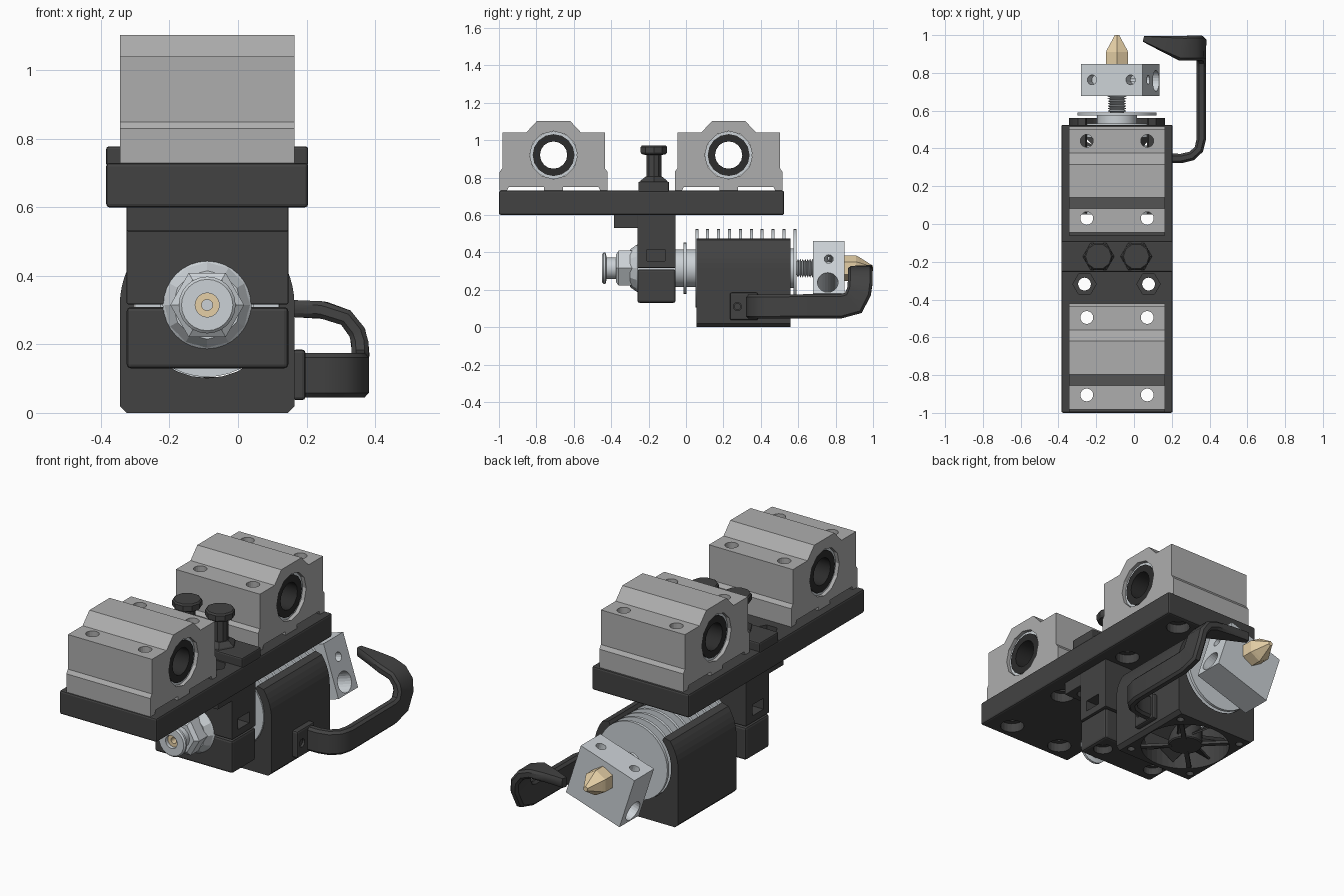
import bpy, bmesh, math
from mathutils import Vector, Matrix

if "Cube" in bpy.data.objects:
    bpy.data.objects.remove(bpy.data.objects["Cube"])

def material(name, c):
    m = bpy.data.materials.new(name)
    m.diffuse_color = (*c, 1)
    m.use_nodes = True
    m.node_tree.nodes["Principled BSDF"].inputs["Base Color"].default_value = m.diffuse_color
    return m
DARK = material("black_plastic", (.055, .055, .055))
BLACK = material("black_bearing", (.025, .025, .025))
ALU = material("aluminium", (.42, .42, .42))
STEEL = material("bright_metal", (.6, .64, .67))
BRASS = material("brass", (.78, .62, .38))
CX, CZ = -.09, .315          # hot end axis, running along y

def finish(bm, name, mat, smooth=False):
    bmesh.ops.recalc_face_normals(bm, faces=bm.faces)
    me = bpy.data.meshes.new(name)
    bm.to_mesh(me)
    bm.free()
    ob = bpy.data.objects.new(name, me)
    bpy.context.collection.objects.link(ob)
    if mat:
        me.materials.append(mat)
    if smooth:
        activate(ob)
        bpy.ops.object.shade_smooth_by_angle(angle=math.radians(35))
    return ob

def activate(ob):
    bpy.ops.object.select_all(action='DESELECT')
    ob.select_set(True)
    bpy.context.view_layer.objects.active = ob

def box(name, lo, hi, mat=None, bevel=0):
    bm = bmesh.new()
    bmesh.ops.create_cube(bm, size=1)
    for v in bm.verts:
        v.co = [(a + b) / 2 + c * (b - a) for a, b, c in zip(lo, hi, v.co)]
    if bevel:
        bmesh.ops.bevel(bm, geom=bm.edges[:], offset=bevel, segments=2, affect='EDGES', profile=.5)
    return finish(bm, name, mat)

def lathe(name, prof, seg=32, loc=(0, 0, 0), axis='Y', mat=None, closed=False, phase=0, smooth=True):
    """Spin (distance along axis, radius) points; closed makes a tube."""
    bm = bmesh.new()
    place = {'X': lambda t, a, b: (t, a, b), 'Y': lambda t, a, b: (a, t, b), 'Z': lambda t, a, b: (a, b, t)}[axis]
    rings = []
    for t, r in prof:
        angs = [2 * math.pi * (i + phase) / seg for i in range(seg)]
        rings.append([bm.verts.new(Vector(place(t, r * math.cos(a), r * math.sin(a))) + Vector(loc)) for a in angs])
    for k in range(len(rings) - (0 if closed else 1)):
        A, B = rings[k], rings[(k + 1) % len(rings)]
        for i in range(seg):
            j = (i + 1) % seg
            bm.faces.new((A[i], A[j], B[j], B[i]))
    if not closed:
        bm.faces.new(rings[0])
        bm.faces.new(rings[-1])
    return finish(bm, name, mat, smooth)

def extrude(name, pts, axis, a, b, mat):
    """Extrude a 2D outline along x (pts = y,z) or y (pts = x,z)."""
    bm = bmesh.new()
    vs = [bm.verts.new((a, p, q) if axis == 'X' else (p, a, q)) for p, q in pts]
    f = bm.faces.new(vs)
    r = bmesh.ops.extrude_face_region(bm, geom=[f])
    d = Vector((b - a, 0, 0)) if axis == 'X' else Vector((0, b - a, 0))
    bmesh.ops.translate(bm, verts=[v for v in r['geom'] if isinstance(v, bmesh.types.BMVert)], vec=d)
    return finish(bm, name, mat)

def cut(ob, *tools):
    for t in tools:
        m = ob.modifiers.new("cut", 'BOOLEAN')
        m.operation, m.solver, m.object = 'DIFFERENCE', 'EXACT', t
        activate(ob)
        bpy.ops.object.modifier_apply(modifier=m.name)
        bpy.data.objects.remove(t)

def hole(x, y, z0, z1, r, seg=20):
    return lathe("cutter", [(z0, r), (z1, r)], seg, (x, y, 0), 'Z', smooth=False)

# carriage plate with counterbored screw holes
plate = box("carriage_plate", (-.385, -1, .6), (.205, .525, .73), DARK, .01)
SCREWS = [(x, y) for x in (-.25, .07) for y in (.44, .03, -.495, -.905)]
for x, y in SCREWS:
    cut(plate, hole(x, y, .5, .8, .034), hole(x, y, .5, .65, .062))
for x in (-.262, .077):
    cut(plate, hole(x, -.318, .5, .8, .034), hole(x, -.318, .68, .8, .062, 6))

# linear bearing blocks
for n, yc in (("rear", .228), ("front", -.708)):
    half = [(.05, .73), (.05, .75), (.24, .75), (.25, .73), (.288, .73), (.288, .83), (.274, .85),
            (.274, 1.04), (.147, 1.04), (.088, 1.103)]
    pts = [(yc + p, q) for p, q in half] + [(yc - p, q) for p, q in reversed(half)]
    blk = extrude(n + "_bearing_block", pts, 'X', -.345, .165, ALU)
    cut(blk, lathe("cutter", [(-.5, .128), (.3, .128)], 12, (0, yc, .92), 'X', smooth=False))
    for x, y in SCREWS:
        if abs(y - yc) < .3:
            cut(blk, hole(x, y, .7, 1.2, .034))
    lathe(n + "_bearing_shell", [(-.325, .126), (.145, .126), (.145, .106), (-.325, .106)], 24, (0, yc, .92), 'X', STEEL, True)
    lathe(n + "_bearing_liner", [(-.33, .112), (.15, .112), (.15, .073), (-.33, .073)], 16, (0, yc, .92), 'X', BLACK, True)

# raised rib between the blocks, with thumb screws
box("plate_rib", (-.385, -.255, .72), (.205, -.09, .778), DARK, .008)
for i, x in enumerate((-.188, .012)):
    lathe(f"screw_collar_{i}", [(.77, .088), (.785, .08), (.805, .05)], 6, (x, -.172, 0), 'Z', DARK, smooth=False)
    lathe(f"thumb_screw_{i}", [(.78, .042), (.92, .042), (.925, .068), (.935, .075), (.962, .075), (.97, .068)],
          10, (x, -.172, 0), 'Z', DARK, smooth=False)

# hot end clamp: upper and lower halves, with flange and nut slots
upper = box("clamp_upper", (-.325, -.26, .317), (.147, -.055, .605), DARK, .004)
flange = box("clamp_flange", (-.325, -.385, .53), (.147, -.255, .605), DARK, .004)
lower = box("clamp_lower", (-.325, -.26, .13), (.147, -.055, .309), DARK, .012)
for ob in (upper, lower):
    cut(ob, lathe("cutter", [(-.5, .128), (.3, .128)], 32, (CX, 0, CZ), smooth=False))
for x in (-.262, .077):
    cut(flange, hole(x, -.318, .4, .8, .034))
    cut(lower, hole(x, -.16, .05, .4, .03), hole(x, -.16, .05, .17, .05))
for a, b in ((-.4, -.255), (.08, .2)):
    cut(upper, box("cutter", (a, -.208, .355), (b, -.112, .415)))

# hot end body: push fitting, collar, neck
ax = (CX, 0, CZ)
lathe("mount_collar", [(-.268, .118), (-.258, .13), (-.055, .13), (-.055, .1), (.06, .1)], 32, ax, mat=STEEL)
lathe("neck_disc", [(-.013, .137), (.003, .137)], 32, ax, mat=STEEL)
lathe("fitting_hex", [(-.375, .085), (-.36, .108), (-.262, .108)], 6, ax, mat=STEEL, smooth=False)
lathe("fitting_nut", [(-.3, .1), (-.265, .125)], 12, ax, mat=STEEL, smooth=False)
lathe("fitting_collar", [(-.45, .035), (-.45, .075), (-.442, .083), (-.43, .083), (-.424, .058), (-.36, .058),
                         (-.36, .035)], 24, ax, mat=STEEL, closed=True)
lathe("fitting_bore", [(-.43, .036), (-.43, .016), (-.36, .016), (-.36, .036)], 16, ax, mat=BRASS, closed=True)

# heat sink: core and fins in one turned profile
prof = []
for i in range(10):
    y = .058 + i * .0582
    prof += [(y - .008, .105), (y - .008, .21), (y + .008, .21), (y + .008, .105)]
lathe("heat_sink", prof, 40, ax, mat=STEEL)

# threaded heat break
prof = [(.57, .035)]
for i in range(7):
    y = .592 + i * .013
    prof += [(y, .036), (y + .0065, .05)]
lathe("heat_break", prof + [(.69, .036)], 20, ax, mat=STEEL)

# tilted heater block with cross holes
hb = box("heater_block", (-.171, -.085, -.147), (.171, .085, .147), STEEL)
cut(hb, lathe("cutter", [(-.3, .055), (.3, .055)], 24, (0, -.005, -.085), 'X', smooth=False),
    lathe("cutter", [(.05, .024), (.3, .024)], 16, (0, 0, .047), 'X', smooth=False),
    lathe("cutter", [(.07, .026), (.3, .026)], 16, (-.11, 0, 0), 'Z', smooth=False),
    lathe("cutter", [(.07, .026), (.3, .026)], 16, (.105, 0, 0), 'Z', smooth=False))
hb.matrix_world = Matrix.Translation((-.0725, .763, .267)) @ Matrix.Rotation(math.radians(-18), 4, 'Y')

# nozzle
lathe("nozzle", [(.84, .068), (.91, .068), (.925, .06), (.995, .016), (1.0, .014)], 6, ax, mat=BRASS, phase=.5, smooth=False)

# fan shroud hugging the fins, cut by the heat sink bore and the fan opening
R = .255
arc = [(R * math.cos(math.radians(a)), CZ + R * math.sin(math.radians(a))) for a in range(0, 40, 6)]
half = [(.235, 0), (.255, .02)] + arc + [(.168, .475)]
inner = [(.213 * math.cos(math.radians(a)), CZ + .213 * math.sin(math.radians(a))) for a in range(42, -91, -12)]
right = half + inner
pts = [(CX + p, q) for p, q in right] + [(CX - p, q) for p, q in reversed(right) if p > .01]
shroud = extrude("fan_shroud", pts, 'Y', .055, .56, DARK)
FX, FY = CX, .3075
cut(shroud, hole(FX, FY, -.1, .3, .23, 40))
for sx in (-1, 1):
    for sy in (-1, 1):
        cut(shroud, hole(FX + sx * .2, FY + sy * .2, -.1, .06, .02, 12))

# fan: hub, blades, support spokes
lathe("fan_hub", [(.006, .085), (.012, .09), (.1, .09)], 28, (FX, FY, 0), 'Z', DARK)
for i in range(7):
    b = box(f"fan_blade_{i}", (.07, -.055, -.005), (.215, .055, .005), DARK)
    b.matrix_world = (Matrix.Translation((FX, FY, .065)) @ Matrix.Rotation(i * math.tau / 7, 4, 'Z')
                      @ Matrix.Rotation(math.radians(40), 4, 'X'))
for i in range(4):
    s = box(f"fan_spoke_{i}", (.07, -.012, .004), (.24, .012, .02), DARK)
    s.matrix_world = Matrix.Translation((FX, FY, 0)) @ Matrix.Rotation(math.radians(45 + 90 * i), 4, 'Z')

# part cooling duct: mounting pad and swept flat tube
pad = box("duct_pad", (.16, .235, .037), (.197, .385, .185), DARK, .01)
cut(pad, lathe("cutter", [(.1, .022), (.3, .022)], 16, (0, .275, .11), 'X', smooth=False))
lathe("duct_screw", [(.155, .018), (.187, .018)], 12, (0, .275, .11), 'X', DARK)
Z, D, Y = (0, 0, 1), (0, -.7, .7), (0, -1, 0)
path = [((.165, .347, .11), Z, .065), ((.25, .347, .11), Z, .065), ((.305, .36, .11), Z, .065),
        ((.343, .395, .11), Z, .065), ((.357, .45, .11), Z, .065), ((.357, .83, .112), Z, .065),
        ((.357, .895, .13), D, .07), ((.357, .925, .19), Y, .066), ((.348, .931, .235), Y, .066),
        ((.315, .931, .278), Y, .066), ((.25, .931, .3), Y, .066), ((.15, .956, .305), Y, .041), ((.05, .981, .306), Y, .016)]
bm = bmesh.new()
rings = []
for k, (p, w, hw) in enumerate(path):
    tan = (Vector(path[min(k + 1, len(path) - 1)][0]) - Vector(path[max(k - 1, 0)][0])).normalized()
    w = Vector(w)
    th = w.cross(tan).normalized()
    w = tan.cross(th).normalized()
    sec = [(1, .5), (.8, 1), (-.8, 1), (-1, .5), (-1, -.5), (-.8, -1), (.8, -1), (1, -.5)]
    rings.append([bm.verts.new(Vector(p) + w * a * hw + th * b * .025) for a, b in sec])
for A, B in zip(rings, rings[1:]):
    for i in range(8):
        j = (i + 1) % 8
        bm.faces.new((A[i], A[j], B[j], B[i]))
bm.faces.new(rings[0])
bm.faces.new(rings[-1])
finish(bm, "cooling_duct", DARK, True)
